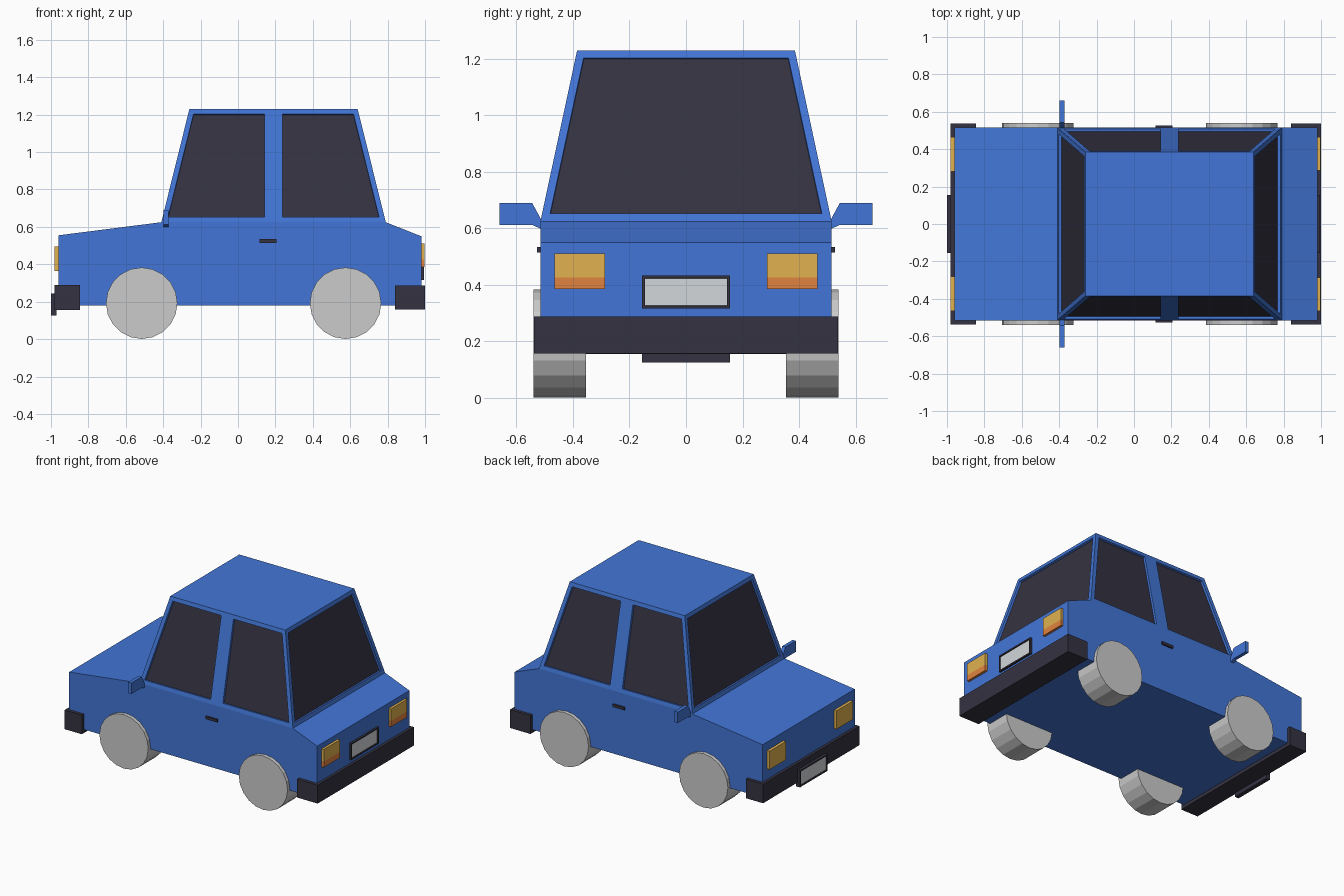
import bpy, bmesh, math

if "Cube" in bpy.data.objects:
    bpy.data.objects.remove(bpy.data.objects["Cube"])


def material(name, r, g, b):
    m = bpy.data.materials.new(name)
    m.diffuse_color = (r, g, b, 1)
    m.use_nodes = True
    m.node_tree.nodes["Principled BSDF"].inputs["Base Color"].default_value = m.diffuse_color
    return m


BLUE = material("blue_paint", 0.055, 0.18, 0.68)
DARK = material("dark_trim", 0.035, 0.032, 0.052)
YELLOW = material("yellow_lens", 0.75, 0.44, 0.08)
ORANGE = material("orange_lens", 0.75, 0.23, 0.05)
WHITE = material("plate_white", 0.65, 0.68, 0.70)


def finish(name, bm, *mats):
    bmesh.ops.recalc_face_normals(bm, faces=bm.faces[:])
    me = bpy.data.meshes.new(name)
    bm.to_mesh(me)
    bm.free()
    for m in mats:
        me.materials.append(m)
    ob = bpy.data.objects.new(name, me)
    bpy.context.collection.objects.link(ob)
    return ob


def box(name, x, y, z, mat):
    """Box from (min, max) ranges on each axis."""
    bm = bmesh.new()
    bmesh.ops.create_cube(bm, size=1)
    for v in bm.verts:
        for i, (lo, hi) in enumerate((x, y, z)):
            v.co[i] = hi if v.co[i] > 0 else lo
    return finish(name, bm, mat)


def prism(name, points, offset, mat):
    """Extrude a flat 3D outline by an offset."""
    bm = bmesh.new()
    face = bm.faces.new([bm.verts.new(p) for p in points])
    new = bmesh.ops.extrude_face_region(bm, geom=[face], use_keep_orig=True)["geom"]
    verts = [g for g in new if isinstance(g, bmesh.types.BMVert)]
    bmesh.ops.translate(bm, verts=verts, vec=offset)
    return finish(name, bm, mat)


# Lower body: side profile extruded across the width
profile = [(-0.96, 0.18), (-0.96, 0.555), (-0.41, 0.625),
           (0.79, 0.625), (0.98, 0.55), (0.98, 0.18)]
prism("body", [(x, -0.515, z) for x, z in profile], (0, 1.03, 0), BLUE)

# Cabin: rings along x, then recessed windows
bm = bmesh.new()
rings = []
for xb, xt in ((-0.41, -0.26), (0.17, 0.17), (0.21, 0.21), (0.79, 0.64)):
    rings.append([bm.verts.new(p) for p in (
        (xb, -0.515, 0.625), (xt, -0.385, 1.23), (xt, 0.385, 1.23), (xb, 0.515, 0.625))])
windows = [bm.faces.new(rings[0]), bm.faces.new(rings[-1])]
for i in range(3):
    a, b = rings[i], rings[i + 1]
    for j in range(4):
        k = (j + 1) % 4
        f = bm.faces.new((a[j], a[k], b[k], b[j]))
        if i != 1 and j in (0, 2):
            windows.append(f)
bmesh.ops.recalc_face_normals(bm, faces=bm.faces[:])
for thickness, depth in ((0.028, 0), (0.001, -0.015)):
    bmesh.ops.inset_individual(bm, faces=windows, thickness=thickness,
                               depth=depth, use_even_offset=True)
for f in windows:
    f.material_index = 1
finish("cabin", bm, BLUE, DARK)

# Bumpers
box("front_bumper", (-0.98, -0.845), (-0.538, 0.538), (0.155, 0.29), DARK)
box("rear_bumper", (0.84, 1.0), (-0.538, 0.538), (0.158, 0.288), DARK)


# Number plates: raised frame with a pale panel set into it
def plate(name, x, z, side):
    bm = bmesh.new()
    bmesh.ops.create_cube(bm, size=1)
    for v in bm.verts:
        v.co = (x + v.co.x * 0.03, v.co.y * 0.31, z + v.co.z * 0.118)
    face = next(f for f in bm.faces if f.normal.x * side > 0.9)
    for thickness, depth in ((0.014, 0), (0.001, -0.006)):
        bmesh.ops.inset_individual(bm, faces=[face], thickness=thickness, depth=depth)
    face.material_index = 1
    finish(name, bm, DARK, WHITE)


plate("front_plate", -0.985, 0.185, -1)
plate("rear_plate", 0.979, 0.375, 1)

for side, s in (("right", -1), ("left", 1)):
    def across(a, b):
        return tuple(sorted((a * s, b * s)))

    # Lamps
    box(side + "_headlight", (-0.98, -0.95), across(0.282, 0.465), (0.365, 0.495), YELLOW)
    box(side + "_tail_light", (0.97, 0.997), across(0.286, 0.465), (0.427, 0.512), YELLOW)
    box(side + "_turn_signal", (0.97, 0.997), across(0.286, 0.465), (0.385, 0.427), ORANGE)

    # Door handle
    box(side + "_door_handle", (0.115, 0.205), across(0.51, 0.527), (0.515, 0.534), DARK)

    # Wing mirror
    outline = [(0.51, 0.627), (0.544, 0.69), (0.66, 0.69),
               (0.66, 0.612), (0.544, 0.612), (0.51, 0.597)]
    prism(side + "_mirror", [(-0.397, y * s, z) for y, z in outline], (0.025, 0, 0), BLUE)

    # Wheels
    for end, x in (("front", -0.515), ("rear", 0.575)):
        rim = [(x + 0.191 * math.cos(i * math.tau / 20), 0.353 * s,
                0.192 + 0.191 * math.sin(i * math.tau / 20)) for i in range(20)]
        prism(f"{side}_{end}_wheel", rim, (0, 0.187 * s, 0), None)
